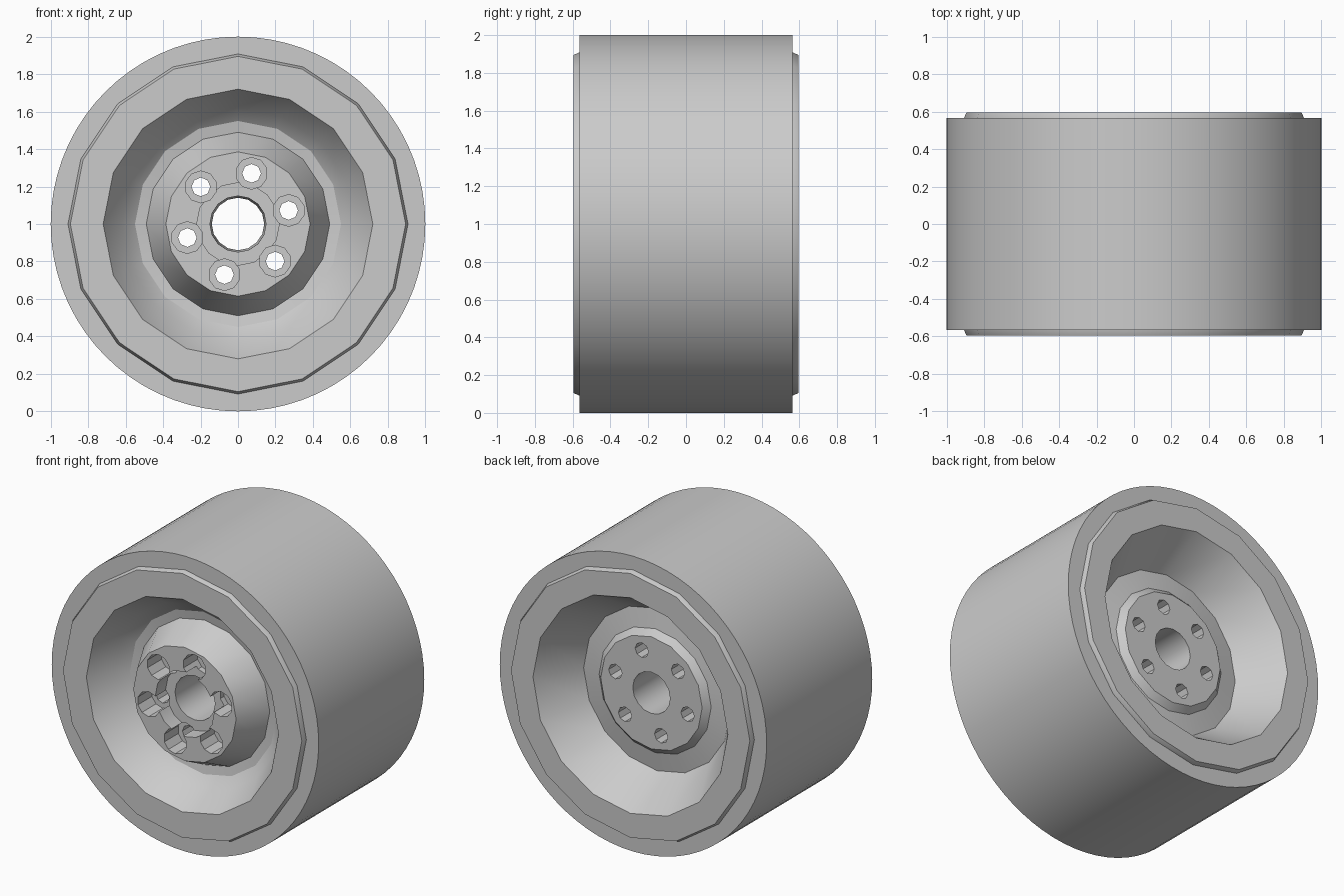
import bpy
import bmesh
from math import cos, sin, pi, radians
from mathutils import Matrix

if "Cube" in bpy.data.objects:
    bpy.data.objects.remove(bpy.data.objects["Cube"])

grey = bpy.data.materials.new("plain_grey")
grey.use_nodes = True
colour = (0.6, 0.6, 0.6, 1)
grey.diffuse_color = colour
grey.node_tree.nodes["Principled BSDF"].inputs["Base Color"].default_value = colour


def make_object(name, bm):
    bmesh.ops.recalc_face_normals(bm, faces=bm.faces)
    mesh = bpy.data.meshes.new(name)
    bm.to_mesh(mesh)
    bm.free()
    mesh.materials.append(grey)
    obj = bpy.data.objects.new(name, mesh)
    bpy.context.collection.objects.link(obj)
    return obj


def lathe(name, profile, sides):
    """Turn a closed (radius, y) outline around the axle."""
    bm = bmesh.new()
    rings = []
    for i in range(sides):
        a = 2 * pi * i / sides
        rings.append([bm.verts.new((r * cos(a), y, 1 + r * sin(a))) for r, y in profile])
    for i in range(sides):
        here, there = rings[i], rings[(i + 1) % sides]
        for j in range(len(profile)):
            k = (j + 1) % len(profile)
            bm.faces.new((here[j], here[k], there[k], there[j]))
    return make_object(name, bm)


def lug_cylinders(name, radius, y0, y1, sides):
    """Six cylinders along y on the bolt circle."""
    bm = bmesh.new()
    for i in range(6):
        a = radians(15 + 60 * i)
        place = Matrix.Translation((0.28 * cos(a), (y0 + y1) / 2, 1 + 0.28 * sin(a)))
        bmesh.ops.create_cone(bm, cap_ends=True, segments=sides, radius1=radius,
                              radius2=radius, depth=y1 - y0,
                              matrix=place @ Matrix.Rotation(pi / 2, 4, "X"))
    return make_object(name, bm)


def smooth(obj, angle):
    bpy.ops.object.select_all(action="DESELECT")
    obj.select_set(True)
    bpy.context.view_layer.objects.active = obj
    bpy.ops.object.shade_smooth_by_angle(angle=radians(angle))


# Slick tyre
tyre = lathe("tyre", [(1, -0.565), (1, 0.565), (0.84, 0.565), (0.84, -0.565)], 72)
smooth(tyre, 30)

# Rim: barrel, front flange, dished face, raised hub, bore, then the deep back bowl
rim = lathe("rim", [
    (0.91, -0.56), (0.895, -0.595), (0.72, -0.595),
    (0.62, -0.43), (0.55, -0.37), (0.49, -0.36), (0.385, -0.57),
    (0.22, -0.57), (0.22, -0.46), (0.15, -0.46),
    (0.14, 0.37), (0.38, 0.37), (0.42, 0.33), (0.55, 0.31),
    (0.73, 0.595), (0.895, 0.595), (0.91, 0.56),
], 16)

# Lug pockets and bolt holes cut through the hub
cutters = [lug_cylinders("lug_pocket_cutter", 0.085, -0.8, -0.42, 10),
           lug_cylinders("bolt_hole_cutter", 0.05, -0.8, 0.8, 8)]
bpy.context.view_layer.objects.active = rim
for cutter in cutters:
    cutter.hide_render = True
    cut = rim.modifiers.new(cutter.name, "BOOLEAN")
    cut.operation = "DIFFERENCE"
    cut.solver = "EXACT"
    cut.object = cutter
    bpy.ops.object.modifier_apply(modifier=cut.name)
    bpy.data.objects.remove(cutter)
smooth(rim, 28)
